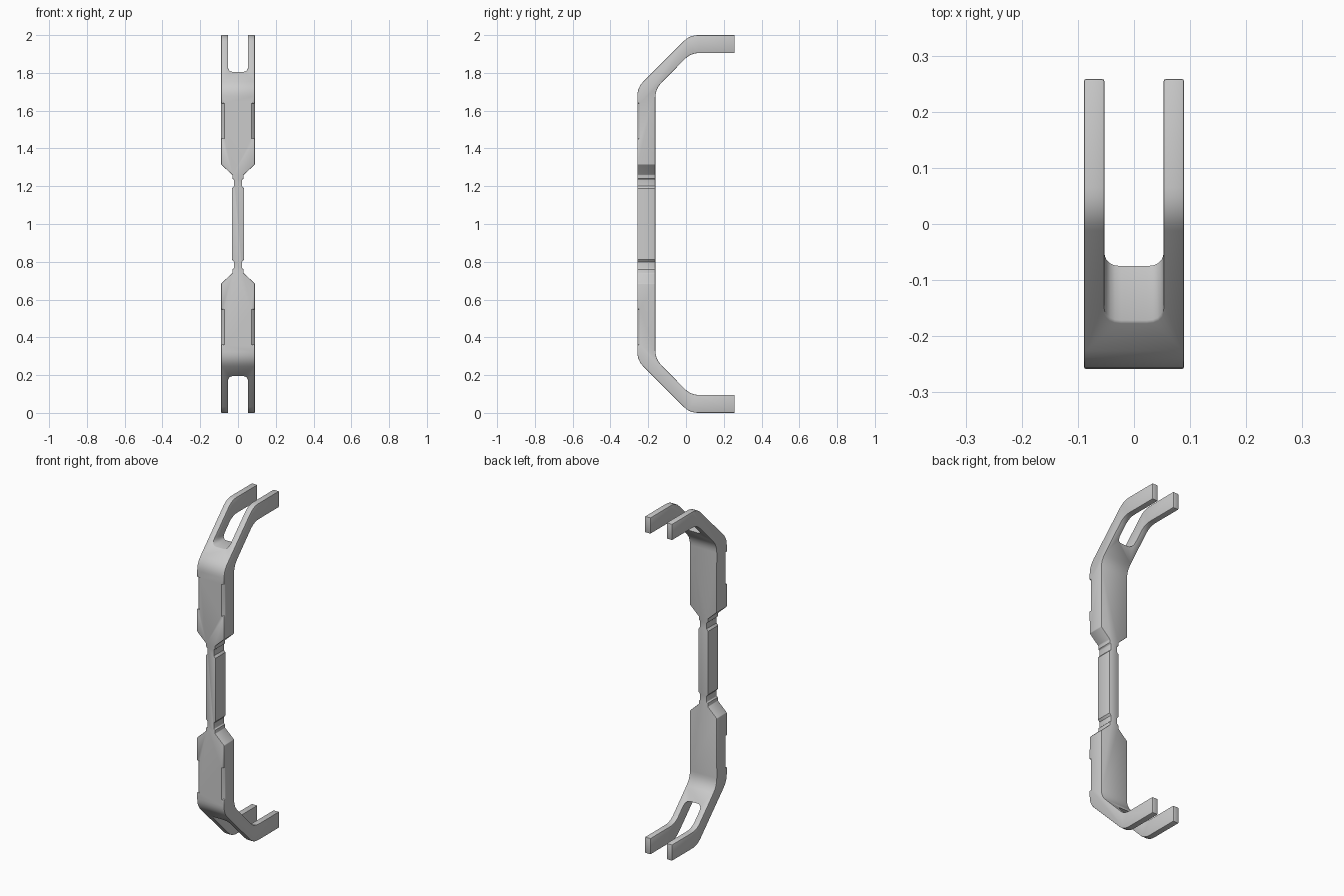
import bpy, bmesh, math
from mathutils import Vector

if "Cube" in bpy.data.objects:
    bpy.data.objects.remove(bpy.data.objects["Cube"])


def rounded(points, steps=5):
    """Polygon from (a, b, tangent) corners, each corner eased by a curve."""
    out, n = [], len(points)
    for i, (a, b, t) in enumerate(points):
        p = Vector((a, b))
        if t == 0:
            out.append(p)
            continue
        p0 = p + (Vector(points[i - 1][:2]) - p).normalized() * t
        p2 = p + (Vector(points[(i + 1) % n][:2]) - p).normalized() * t
        for k in range(steps + 1):
            u = k / steps
            out.append(p0 * (1 - u) ** 2 + p * 2 * u * (1 - u) + p2 * u * u)
    return out


def prism(name, coords, direction):
    bm = bmesh.new()
    face = bm.faces.new([bm.verts.new(c) for c in coords])
    ext = bmesh.ops.extrude_face_region(bm, geom=[face])
    verts = [g for g in ext["geom"] if isinstance(g, bmesh.types.BMVert)]
    bmesh.ops.translate(bm, verts=verts, vec=direction)
    bmesh.ops.recalc_face_normals(bm, faces=bm.faces[:])
    mesh = bpy.data.meshes.new(name)
    bm.to_mesh(mesh)
    bm.free()
    ob = bpy.data.objects.new(name, mesh)
    bpy.context.collection.objects.link(ob)
    return ob


def apply_boolean(target, tool, operation):
    bpy.context.view_layer.objects.active = target
    m = target.modifiers.new("cut", 'BOOLEAN')
    m.operation, m.object, m.solver = operation, tool, 'EXACT'
    bpy.ops.object.modifier_apply(modifier=m.name)
    bpy.data.objects.remove(tool)


# Bent side profile: upper half of outer and inner lines, mirrored about z = 1
outer = [(0.258, 2.0, 0), (0.02, 2.0, 0.045), (-0.258, 1.722, 0.045)]
inner = [(-0.162, 1.715, 0.045), (0.025, 1.905, 0.045), (0.258, 1.905, 0)]
flip = lambda pts: [(a, 2 - b, t) for a, b, t in reversed(pts)]
side = rounded(outer + flip(outer) + flip(inner) + inner)
bracket = prism("bracket", [(-0.2, p.x, p.y) for p in side], (0.4, 0, 0))

# Front outline: fork slots, wide plates, necks and central grip
quarter = [(0.053, 1.805, 0.03), (0.053, 2.1, 0), (0.089, 2.1, 0),
           (0.089, 1.315, 0), (0.03, 1.26, 0), (0.03, 1.24, 0),
           (0.022, 1.235, 0), (0.022, 1.2, 0), (0.032, 1.188, 0)]
half = quarter + flip(quarter)
front = rounded(half + [(-a, b, t) for a, b, t in reversed(half)])
outline = prism("outline_cutter", [(p.x, -0.5, p.y) for p in front], (0, 1, 0))
outline.hide_render = True
apply_boolean(bracket, outline, 'INTERSECT')

# Shallow relief chamfers along the front edges of the plates
for s in (-1, 1):
    for z in (0.36, 1.45):
        tri = [(s * 0.070, -0.2585, z), (s * 0.0895, -0.245, z),
               (s * 0.12, -0.245, z), (s * 0.12, -0.3, z), (s * 0.070, -0.3, z)]
        cutter = prism("relief_cutter", tri, (0, 0, 0.19))
        cutter.hide_render = True
        apply_boolean(bracket, cutter, 'DIFFERENCE')

# Softened edges
bevel = bracket.modifiers.new("soft_edges", 'BEVEL')
bevel.width, bevel.segments = 0.003, 2
bevel.limit_method, bevel.angle_limit = 'ANGLE', math.radians(40)
bpy.context.view_layer.objects.active = bracket
bpy.ops.object.modifier_apply(modifier=bevel.name)
bpy.ops.object.select_all(action='DESELECT')
bracket.select_set(True)
bpy.ops.object.shade_smooth_by_angle(angle=math.radians(30))
